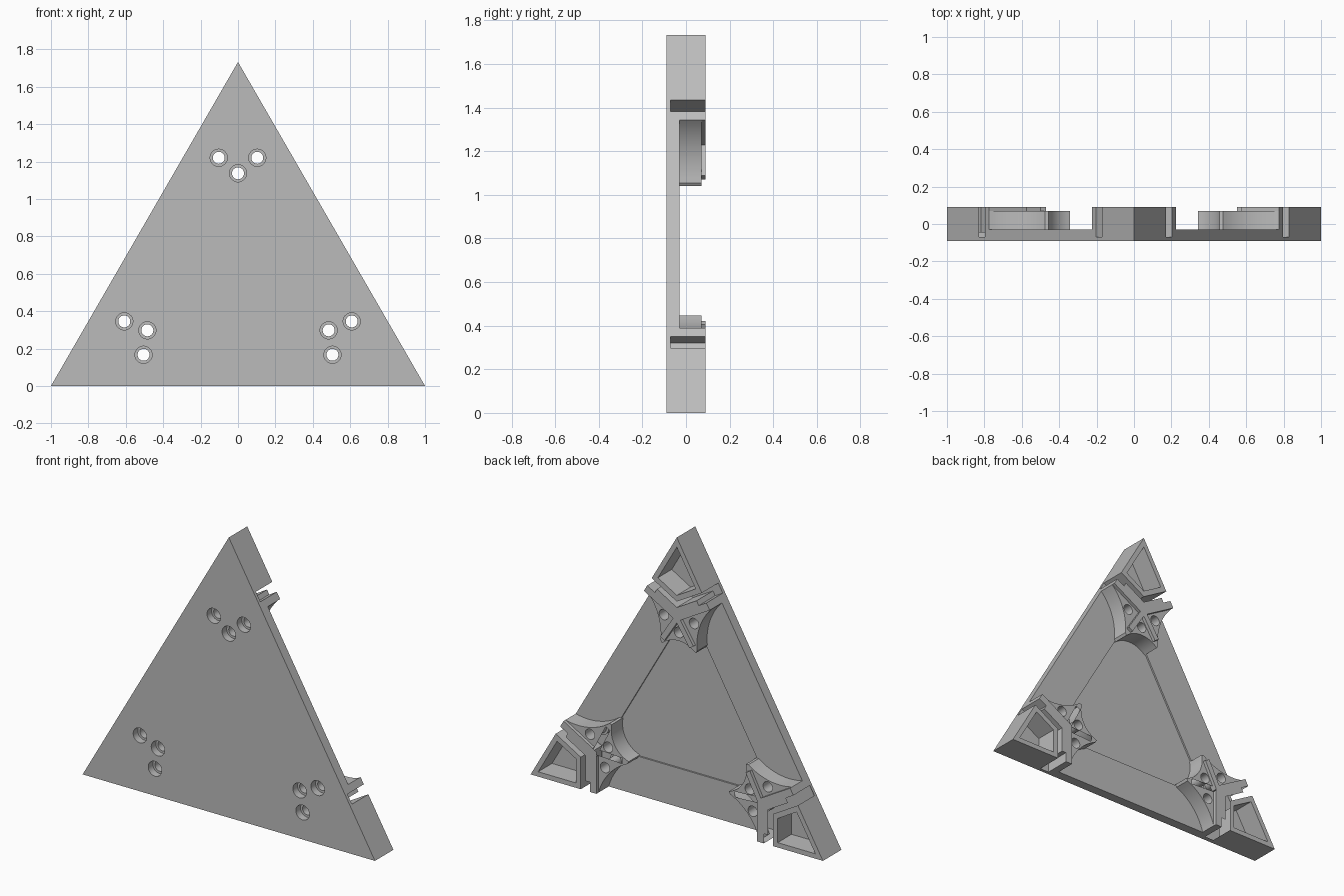
import bpy, bmesh, math
from mathutils import Vector

if "Cube" in bpy.data.objects:
    bpy.data.objects.remove(bpy.data.objects["Cube"])

H = math.sqrt(3)            # triangle height
CEN = Vector((0, H / 3))    # triangle centre in (x, z)
S, C = 0.5, H / 2


def turn(p, k):
    """Rotate an (x, z) point about the centre by k thirds of a turn."""
    a = k * 2 * math.pi / 3
    v = Vector(p) - CEN
    return (v.x * math.cos(a) - v.y * math.sin(a) + CEN.x,
            v.x * math.sin(a) + v.y * math.cos(a) + CEN.y)


def prism(name, polys, y0, y1, repeat=True):
    """Extrude (x, z) outlines along y, optionally at all three corners."""
    bm = bmesh.new()
    for k in range(3 if repeat else 1):
        for poly in polys:
            pts = [turn(p, k) for p in poly]
            a = [bm.verts.new((x, y0, z)) for x, z in pts]
            b = [bm.verts.new((x, y1, z)) for x, z in pts]
            bm.faces.new(a)
            bm.faces.new(b[::-1])
            for i in range(len(pts)):
                j = (i + 1) % len(pts)
                bm.faces.new((a[i], b[i], b[j], a[j]))
    bmesh.ops.recalc_face_normals(bm, faces=bm.faces)
    me = bpy.data.meshes.new(name)
    bm.to_mesh(me)
    bm.free()
    ob = bpy.data.objects.new(name, me)
    bpy.context.collection.objects.link(ob)
    return ob


def combine(body, tool, op):
    mod = body.modifiers.new(op, 'BOOLEAN')
    mod.operation, mod.solver, mod.object = op, 'EXACT', tool
    bpy.context.view_layer.objects.active = body
    bpy.ops.object.modifier_apply(modifier=mod.name)
    bpy.data.objects.remove(tool)


def edge_pt(e, t):
    """Point at distance e from the tip along the right edge, t inward."""
    return (S * e - C * t, H - C * e - S * t)


def axis_pt(e):
    return (0, H - e / C)


def mirrored(half):
    """Close an outline whose first and last points lie on the axis."""
    return half + [(-x, z) for x, z in half[-2:0:-1]]


def arc(p, q, sag, n=14):
    """Circular arc from p to q bulging left of the direction by sag."""
    p, q = Vector(p), Vector(q)
    d = q - p
    nrm = Vector((-d.y, d.x)).normalized()
    r = d.length ** 2 / (8 * sag) + sag / 2
    half = math.asin(d.length / 2 / r)
    c = (p + q) / 2 + nrm * (sag - r)
    base = math.atan2(nrm.y, nrm.x)
    return [(c.x + r * math.cos(base + half - 2 * half * i / n),
             c.y + r * math.sin(base + half - 2 * half * i / n)) for i in range(n + 1)]


def circle(x, z, r, n=32):
    return [(x + r * math.cos(2 * math.pi * i / n),
             z + r * math.sin(2 * math.pi * i / n)) for i in range(n)]


# triangular plate with a shallow recess in the middle
body = prism("triangle_plate", [[(-1, 0), (1, 0), (0, H)]], -0.09, -0.03, False)
R = 0.337
combine(body, prism("recess", [[(-H * R, H / 3 - R), (H * R, H / 3 - R), (0, H / 3 + 2 * R)]],
                    -0.04, 0.05, False), 'DIFFERENCE')

# corner hubs with concave sides
shoulder = edge_pt(0.45, 0)
side = arc((0.125, 1.055), shoulder, 0.034)[::-1]
end = arc((-0.115, 1.04), (0.115, 1.04), 0.045)
half_end = end[len(end) // 2:][::-1]
hub = mirrored([(0, H)] + side + half_end)
combine(body, prism("hub", [hub], -0.06, 0.07), 'UNION')

# raised corner blocks
block = mirrored([(0, H), shoulder, axis_pt(0.45)])
combine(body, prism("corner_block", [block], -0.055, 0.09), 'UNION')

# raised ribs running between the holes
for s in (-1, 1):
    a, b = Vector((0, 1.235)), Vector((s * 0.1, 1.08))
    d = (b - a).normalized()
    w = Vector((-d.y, d.x)) * 0.017
    combine(body, prism("rib", [[a - w, b - w, b + w, a + w]], 0.05, 0.09), 'UNION')

# chevron slots open at the edges
slot = mirrored([axis_pt(0.343), edge_pt(0.343, -0.05), edge_pt(0.405, -0.05),
                 edge_pt(0.405, 0.06), edge_pt(0.375, 0.06), axis_pt(0.375)])
combine(body, prism("slot", [slot], -0.07, 0.2), 'DIFFERENCE')

# kite pockets in the corner tips
pocket = mirrored([(0, H - 0.06), edge_pt(0.31, 0.03), axis_pt(0.31)])
combine(body, prism("pocket", [pocket], -0.045, 0.2), 'DIFFERENCE')

# stepped screw holes
holes = [(-0.103, 1.22), (0.103, 1.22), (0, 1.137)]
combine(body, prism("bolt_hole", [circle(x, z, 0.032) for x, z in holes], -0.2, 0.2), 'DIFFERENCE')
combine(body, prism("counterbore", [circle(x, z, 0.046) for x, z in holes], -0.2, -0.045), 'DIFFERENCE')

# finish
mat = bpy.data.materials.new("grey")
mat.diffuse_color = (0.5, 0.5, 0.5, 1)
mat.use_nodes = True
mat.node_tree.nodes["Principled BSDF"].inputs["Base Color"].default_value = mat.diffuse_color
body.data.materials.clear()
body.data.materials.append(mat)
for p in body.data.polygons:
    p.material_index = 0
bpy.ops.object.select_all(action='DESELECT')
body.select_set(True)
bpy.context.view_layer.objects.active = body
bpy.ops.object.shade_smooth_by_angle(angle=math.radians(25))
